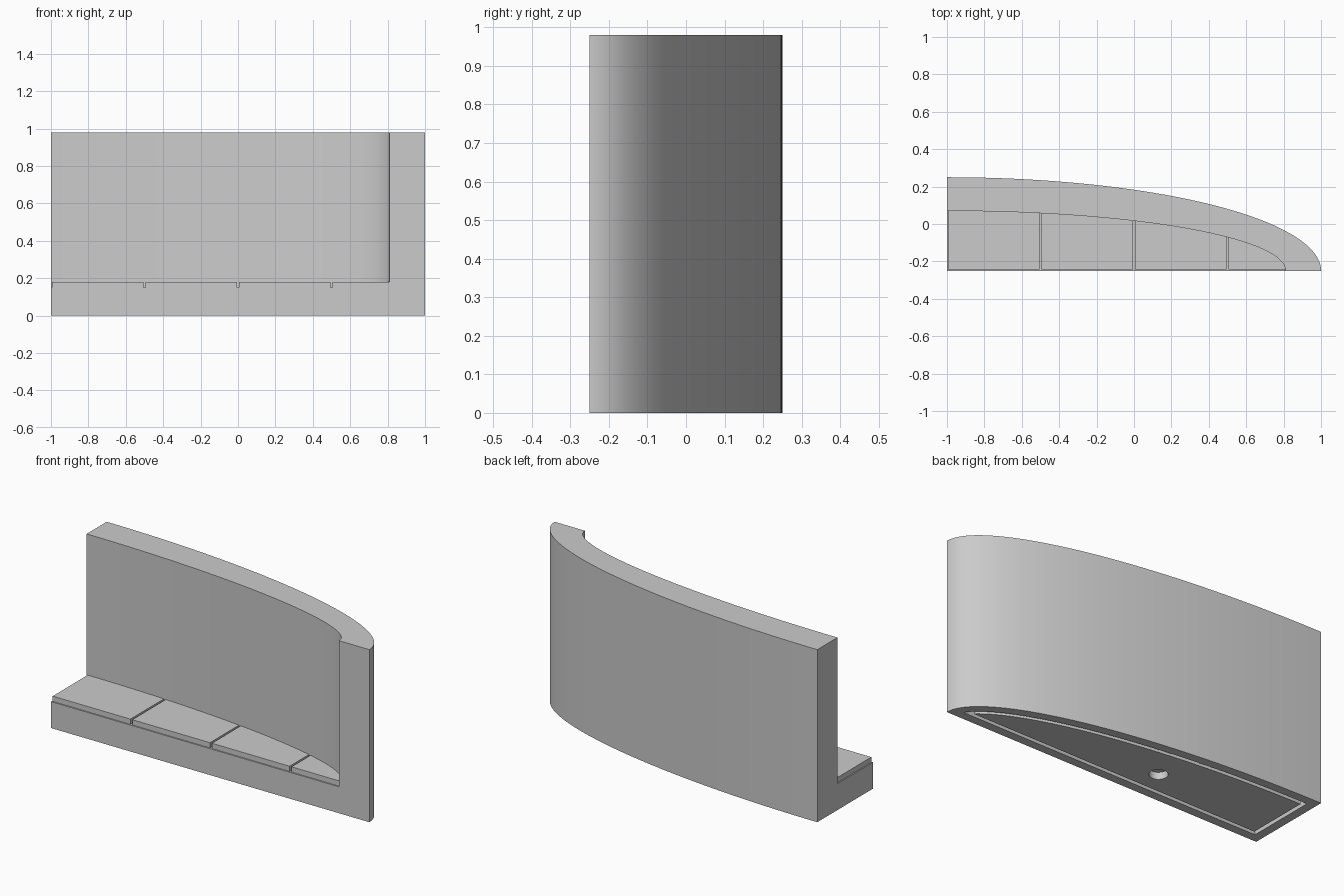
import bpy, bmesh
from math import sin, cos, pi, acos, hypot

cube = bpy.data.objects.get("Cube")
if cube:
    bpy.data.objects.remove(cube)

# Corner shared by all quarter ellipses, and main sizes
CX, CY = -1.0, -0.25
OUTER = (2.0, 0.5)
INNER = (1.81, 0.32)
HEIGHT, SHELF, SLAB_TOP = 0.98, 0.15, 0.18
STEPS = 96

stone = bpy.data.materials.new("grey_stone")
stone.use_nodes = True
GREY = (0.6, 0.6, 0.6, 1)
stone.diffuse_color = GREY
stone.node_tree.nodes["Principled BSDF"].inputs["Base Color"].default_value = GREY


def arc(axes, start=0.0, end=pi / 2):
    """Points on the ellipse, from the tip towards the back."""
    a, b = axes
    angles = [start + (end - start) * i / STEPS for i in range(STEPS + 1)]
    return [(CX + a * cos(t), CY + b * sin(t)) for t in angles]


def inset_outline(d):
    """Outer footprint moved inwards by d on every side."""
    a, b = OUTER
    pts = []
    for i in range(STEPS + 1):
        t = pi / 2 * i / STEPS
        nx, ny = b * cos(t), a * sin(t)
        n = hypot(nx, ny)
        x, y = a * cos(t) - d * nx / n, b * sin(t) - d * ny / n
        if x > d and y > d:
            pts.append((CX + x, CY + y))
    # Close the outline squarely along the left and front edges
    return [(pts[0][0], CY + d)] + pts + [(CX + d, pts[-1][1]), (CX + d, CY + d)]


def prism(name, outline, z0, z1):
    bm = bmesh.new()
    face = bm.faces.new([bm.verts.new((x, y, z0)) for x, y in outline])
    top = bmesh.ops.extrude_face_region(bm, geom=[face])["geom"]
    verts = [v for v in top if isinstance(v, bmesh.types.BMVert)]
    bmesh.ops.translate(bm, verts=verts, vec=(0, 0, z1 - z0))
    bmesh.ops.recalc_face_normals(bm, faces=bm.faces)
    mesh = bpy.data.meshes.new(name)
    bm.to_mesh(mesh)
    bm.free()
    mesh.materials.append(stone)
    obj = bpy.data.objects.new(name, mesh)
    bpy.context.collection.objects.link(obj)
    return obj


def activate(obj):
    bpy.ops.object.select_all(action='DESELECT')
    obj.select_set(True)
    bpy.context.view_layer.objects.active = obj


def cut(obj, cutter):
    mod = obj.modifiers.new("cut", 'BOOLEAN')
    mod.operation, mod.solver, mod.object = 'DIFFERENCE', 'EXACT', cutter
    activate(obj)
    bpy.ops.object.modifier_apply(modifier=mod.name)
    bpy.data.objects.remove(cutter)


# Curved wall and shelf in one body
body = prism("wall_body", arc(OUTER) + [(CX, CY)], 0, HEIGHT)
tip_x, back_y = CX + INNER[0], CY + INNER[1]
opening = [(tip_x, CY - 0.2)] + arc(INNER) + [(CX - 0.2, back_y), (CX - 0.2, CY - 0.2)]
cut(body, prism("opening_cutter", opening, SHELF, HEIGHT + 0.2))

# Underside: groove around a flush panel with a round blind hole
cut(body, prism("recess_cutter", inset_outline(0.05), -0.1, 0.06))
panel = prism("base_panel", inset_outline(0.072), 0, 0.06)
circle = [(-0.2 + 0.048 * cos(2 * pi * i / 48), -0.05 + 0.048 * sin(2 * pi * i / 48))
          for i in range(48)]
cut(panel, prism("hole_cutter", circle, -0.1, 0.04))

# Paving slabs on the shelf, with open joints and a set-back front edge
parts = [body, panel]
GAP, FRONT = 0.006, CY + 0.007
for i in range(4):
    x0 = CX + 0.5 * i + GAP
    x1 = min(x0 + 0.5 - 2 * GAP, tip_x - 0.0005) if i < 3 else tip_x - 0.0005
    edge = arc(INNER, acos((x1 - CX) / INNER[0]), acos((x0 - CX) / INNER[0]))
    edge = [p for p in edge if p[1] > FRONT]
    outline = [(edge[0][0], FRONT)] + edge + [(x0, FRONT)]
    parts.append(prism(f"shelf_slab_{i + 1}", outline, SHELF, SLAB_TOP))

for obj in parts:
    activate(obj)
    bpy.ops.object.shade_smooth_by_angle(angle=pi / 6)
